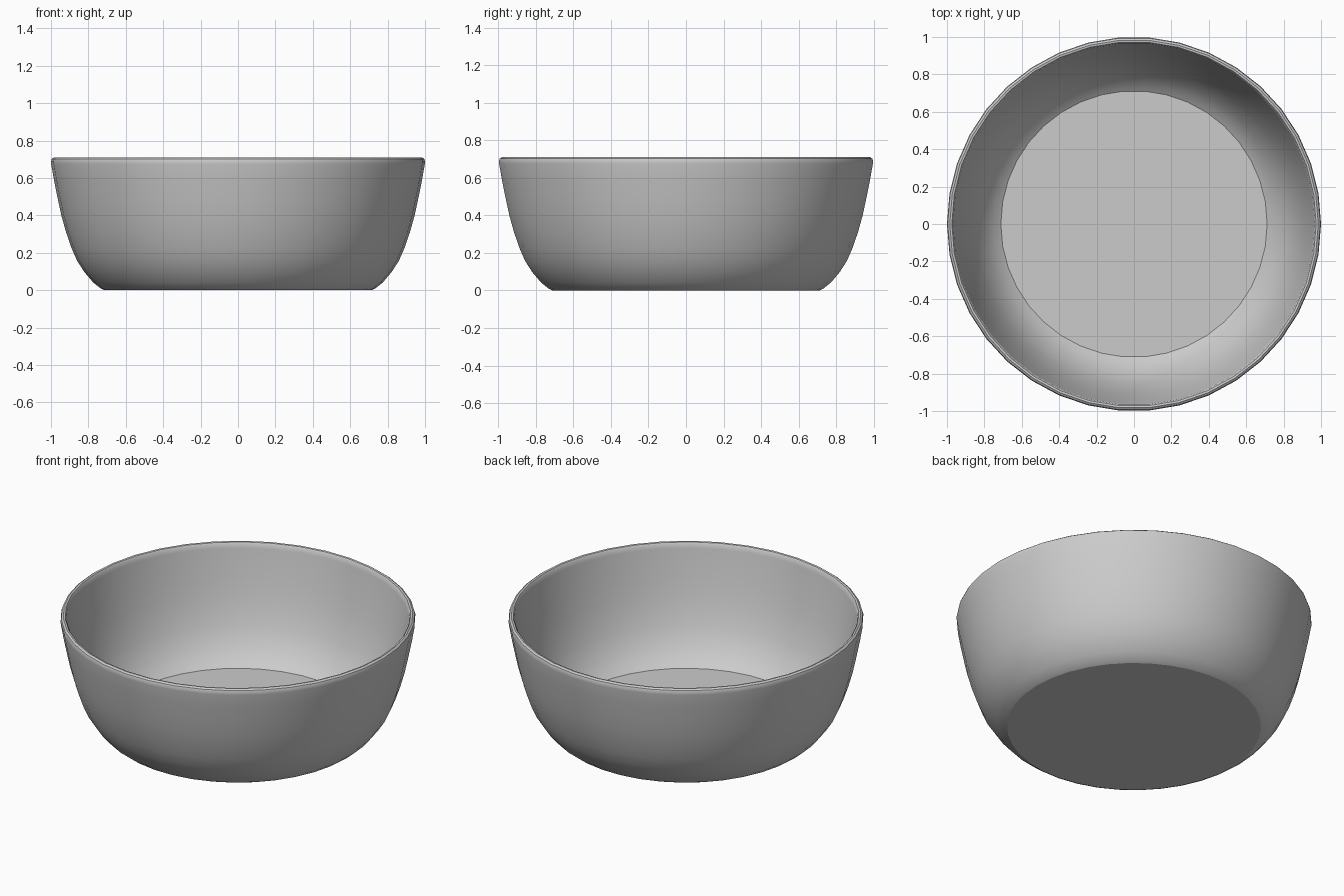
import bpy, bmesh, math

if "Cube" in bpy.data.objects:
    bpy.data.objects.remove(bpy.data.objects["Cube"])

SIDES = 38

# Closed half-section (radius, height): underside, outer wall, rounded rim, inner wall, inner floor
outer = [(0.0, 0.0), (0.715, 0.0), (0.735, 0.01), (0.775, 0.042), (0.822, 0.098),
         (0.86, 0.157), (0.89, 0.225), (0.92, 0.312), (0.945, 0.402),
         (0.965, 0.495), (0.984, 0.59), (0.999, 0.675)]
rim = [(1.0, 0.69), (0.996, 0.702), (0.985, 0.71), (0.974, 0.708), (0.967, 0.698)]
inner = [(0.963, 0.675), (0.949, 0.595), (0.93, 0.502), (0.91, 0.41), (0.886, 0.325),
         (0.857, 0.243), (0.829, 0.182), (0.793, 0.125), (0.75, 0.073), (0.712, 0.045),
         (0.0, 0.045)]
profile = outer + rim + inner


def lathe(name, points, sides):
    bm = bmesh.new()
    verts = [bm.verts.new((r, 0, z)) for r, z in points]
    edges = [bm.edges.new(pair) for pair in zip(verts, verts[1:])]
    bmesh.ops.spin(bm, geom=verts + edges, cent=(0, 0, 0), axis=(0, 0, 1),
                   angle=math.tau, steps=sides, use_merge=True)
    bmesh.ops.remove_doubles(bm, verts=bm.verts, dist=1e-4)
    bmesh.ops.recalc_face_normals(bm, faces=bm.faces)
    mesh = bpy.data.meshes.new(name)
    bm.to_mesh(mesh)
    bm.free()
    obj = bpy.data.objects.new(name, mesh)
    bpy.context.collection.objects.link(obj)
    return obj


# Bowl
bowl = lathe("bowl", profile, SIDES)
bpy.context.view_layer.objects.active = bowl
bowl.select_set(True)
bpy.ops.object.shade_smooth_by_angle(angle=math.radians(33))
# Keep the flat floor and underside crisp against the curved wall
for poly in bowl.data.polygons:
    if abs(poly.normal.z) > 0.999:
        poly.use_smooth = False
